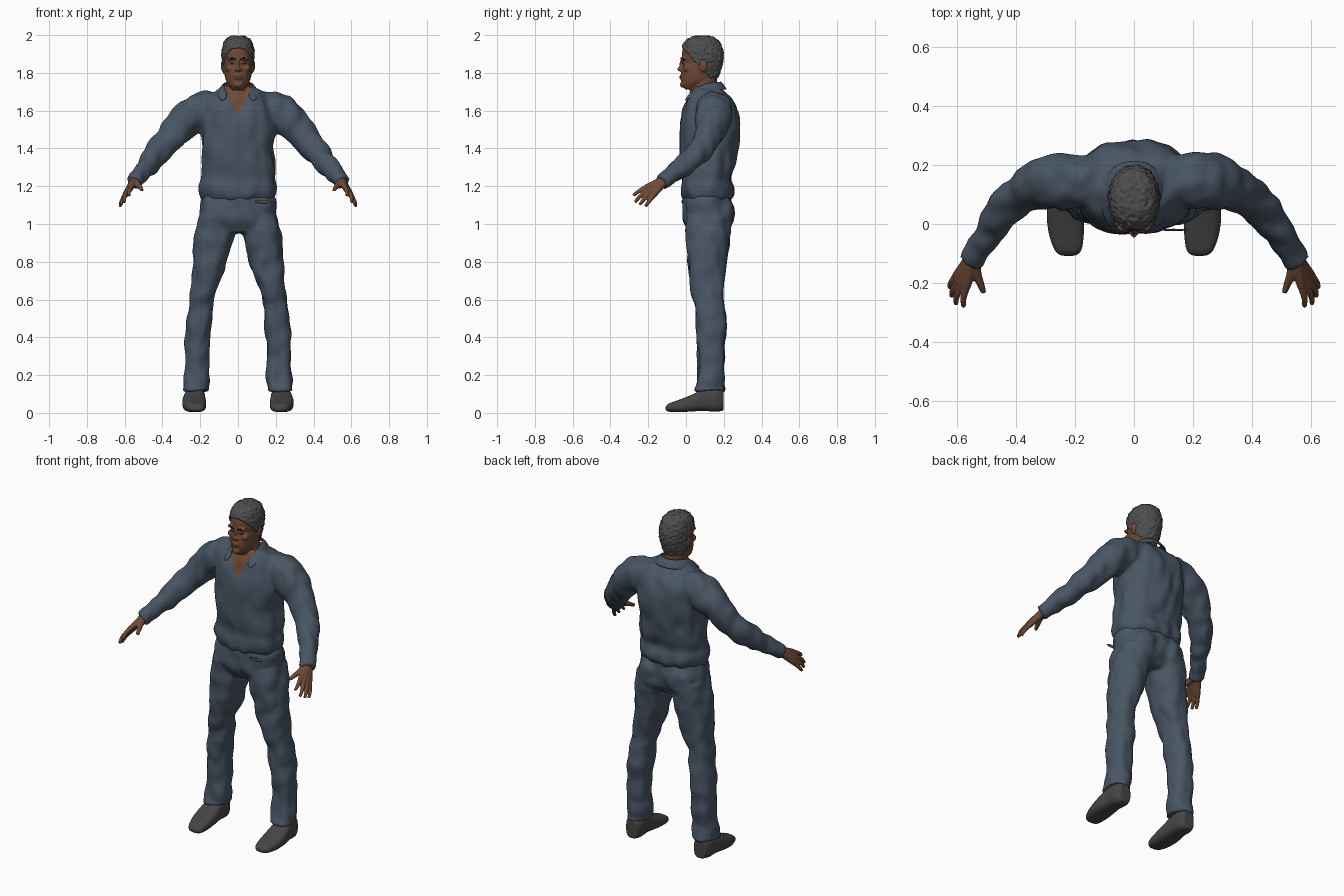
import bpy, bmesh, math
from mathutils import Vector, noise

cube = bpy.data.objects.get("Cube")
if cube:
    bpy.data.objects.remove(cube, do_unlink=True)


def material(name, *rgb):
    mat = bpy.data.materials.new(name)
    mat.use_nodes = True
    mat.diffuse_color = (*rgb, 1)
    mat.node_tree.nodes["Principled BSDF"].inputs["Base Color"].default_value = (*rgb, 1)
    return mat


CLOTH = material("slate blue cloth", .066, .092, .128)
SKIN = material("brown skin", .16, .068, .038)
LIP = material("dark lip brown", .11, .043, .03)
HAIR = material("charcoal hair", .075, .075, .075)
BROW = material("dark brow", .035, .02, .015)
SHOE = material("dark grey shoe", .06, .06, .06)
BELT = material("belt brown", .1, .075, .055)


# ---- shape helpers: every one adds a closed solid to a bmesh ----
def smooth_rows(rows, steps=5):
    """Catmull-Rom interpolation through rows of numbers."""
    out = []
    for i in range(len(rows) - 1):
        a, b, c, d = (rows[max(0, min(len(rows) - 1, i + k))] for k in (-1, 0, 1, 2))
        for j in range(steps):
            t = j / steps
            out.append([q + .5 * t * (r - p + t * (2*p - 5*q + 4*r - s + t * (3*(q - r) + s - p)))
                        for p, q, r, s in zip(a, b, c, d)])
    return out + [list(rows[-1])]


def skin_rings(bm, rings):
    loops = [[bm.verts.new(p) for p in ring] for ring in rings]
    n = len(loops[0])
    for a, b in zip(loops, loops[1:]):
        for i in range(n):
            bm.faces.new((a[i], a[(i + 1) % n], b[(i + 1) % n], b[i]))
    bm.faces.new(loops[0][::-1])
    bm.faces.new(loops[-1])


def circle(n=32, power=1.0):
    for i in range(n):
        a = 2 * math.pi * i / n
        c, s = math.cos(a), math.sin(a)
        yield math.copysign(abs(c) ** power, c), math.copysign(abs(s) ** power, s)


def stack(bm, rows, side=1, power=.85, grow=0):
    """Upright loft, rows of (height, centre x, half width, front y, back y)."""
    skin_rings(bm, [[(side * (x + (w + grow) * c), (f + b) / 2 + ((b - f) / 2 + grow) * s, z)
                     for c, s in circle(power=power)] for z, x, w, f, b in smooth_rows(rows)])


def tube(bm, rows, side=1):
    """Round limb through rows of (x, y, z, radius)."""
    rows = smooth_rows(rows)
    pts = [Vector((side * r[0], r[1], r[2])) for r in rows]
    rings = []
    for i, p in enumerate(pts):
        t = (pts[min(i + 1, len(pts) - 1)] - pts[max(i - 1, 0)]).normalized()
        u = t.cross(Vector((0, 0, 1))).normalized()
        v = t.cross(u)
        rings.append([p + rows[i][3] * (u * c + v * s) for c, s in circle(20)])
    skin_rings(bm, rings)


def blob(bm, centre, radii):
    made = bmesh.ops.create_uvsphere(bm, u_segments=20, v_segments=12, radius=1)["verts"]
    for v in made:
        v.co = Vector(centre) + Vector(a * b for a, b in zip(v.co, radii))


def finish(name, bm, mats, voxel=0, relax=4, folds=0, scale=(9, 9, 9)):
    """Make an object; optionally fuse its solids and add cloth folds."""
    bmesh.ops.recalc_face_normals(bm, faces=bm.faces)
    mesh = bpy.data.meshes.new(name)
    bm.to_mesh(mesh)
    bm.free()
    obj = bpy.data.objects.new(name, mesh)
    bpy.context.collection.objects.link(obj)
    if voxel:
        fuse = obj.modifiers.new("fuse", "REMESH")
        fuse.mode, fuse.voxel_size = "VOXEL", voxel
        soft = obj.modifiers.new("soften", "SMOOTH")
        soft.factor, soft.iterations = .5, relax
        graph = bpy.context.evaluated_depsgraph_get()
        obj.data = bpy.data.meshes.new_from_object(obj.evaluated_get(graph))
        obj.modifiers.clear()
    if folds:
        moves = [v.normal * folds * noise.noise(Vector(a * b for a, b in zip(v.co, scale)))
                 for v in obj.data.vertices]
        for v, m in zip(obj.data.vertices, moves):
            v.co += m
    obj.data.materials.clear()
    for m in mats:
        obj.data.materials.append(m)
    for p in obj.data.polygons:
        p.use_smooth = True
        p.material_index = 0
    return obj


# ---- shirt: torso and sleeves fused, with an open neck ----
bm = bmesh.new()
stack(bm, [(1.13, 0, .185, -.015, .23), (1.16, 0, .2, -.03, .25), (1.2, 0, .205, -.032, .25),
           (1.24, 0, .195, -.025, .238), (1.3, 0, .195, -.032, .255), (1.4, 0, .19, -.036, .275),
           (1.5, 0, .195, -.036, .282), (1.58, 0, .2, -.022, .278), (1.65, 0, .18, 0, .255),
           (1.7, 0, .125, .022, .215), (1.735, 0, .075, .04, .18)])
for side in (1, -1):
    tube(bm, [(.08, .14, 1.625, .085), (.2, .145, 1.6, .096), (.275, .14, 1.55, .092),
              (.34, .12, 1.475, .079), (.41, .077, 1.395, .068), (.47, 0, 1.32, .058),
              (.53, -.09, 1.25, .046), (.557, -.128, 1.222, .042)], side)
shirt = finish("shirt", bm, [CLOTH, SKIN], .01, 6, .014, (16, 16, 9))
bm = bmesh.new()
bm.from_mesh(shirt.data)
for side in (1, -1):
    bmesh.ops.bisect_plane(bm, geom=bm.verts[:] + bm.edges[:] + bm.faces[:],
                           plane_co=(0, 0, 1.575), plane_no=(side, 0, -.55))
for f in bm.faces:
    p = f.calc_center_median()
    if p.y < .1 and abs(p.x) < .55 * (p.z - 1.575):
        f.material_index = 1
bm.to_mesh(shirt.data)
bm.free()

# ---- shirt collar: a folded strip from nape to points ----
top = [(0, .185, 1.755), (.05, .17, 1.755), (.078, .11, 1.75), (.07, .05, 1.72), (.048, .006, 1.675)]
low = [(0, .222, 1.71), (.08, .2, 1.71), (.118, .11, 1.695), (.108, .025, 1.672), (.085, -.018, 1.64)]
bm = bmesh.new()
rows = [[bm.verts.new(p) for p in line] for line in (top, low)]
for i in range(len(top) - 1):
    bm.faces.new((rows[0][i], rows[0][i + 1], rows[1][i + 1], rows[1][i]))
collar = finish("collar", bm, [CLOTH])
collar.modifiers.new("mirror", "MIRROR").use_clip = True
thick = collar.modifiers.new("thickness", "SOLIDIFY")
thick.thickness, thick.offset = .012, 0
collar.modifiers.new("round", "SUBSURF").levels = 2

# ---- trousers: hips, seat and legs fused ----
bm = bmesh.new()
stack(bm, [(.955, 0, .2, .02, .2), (1, 0, .213, -.008, .235), (1.07, 0, .203, -.018, .245),
           (1.12, 0, .196, -.02, .237), (1.16, 0, .185, -.01, .23)])
for side in (1, -1):
    blob(bm, (side * .09, .17, 1.05), (.09, .09, .1))
    stack(bm, [(1.04, .11, .1, 0, .24), (.93, .128, .102, 0, .23), (.8, .151, .091, .01, .216),
               (.7, .17, .076, .02, .204), (.62, .19, .064, .03, .202), (.55, .199, .065, .045, .208),
               (.4, .214, .064, .055, .212), (.25, .217, .064, .066, .202), (.17, .219, .07, .055, .2),
               (.14, .222, .065, .05, .2), (.115, .225, .07, .043, .205)], side)
finish("trousers", bm, [CLOTH], .01, 4, .012, (16, 16, 12))
bm = bmesh.new()
blob(bm, (.135, -.02, 1.118), (.045, .004, .009))
finish("belt_glimpse", bm, [BELT])

# ---- shoes ----
for side, label in ((1, "left"), (-1, "right")):
    bm = bmesh.new()
    rows = [(-.108, .222, .022, .014, .034), (-.09, .223, .045, .006, .05), (-.03, .229, .06, .004, .072),
            (.04, .232, .063, .008, .1), (.1, .23, .056, .01, .13), (.16, .228, .053, .006, .135),
            (.198, .226, .036, .012, .12)]
    skin_rings(bm, [[(side * (x + w * c), y, (lo + hi) / 2 + (hi - lo) / 2 * s)
                     for c, s in circle(power=.7)] for y, x, w, lo, hi in smooth_rows(rows)])
    finish(label + "_shoe", bm, [SHOE], .007, 3)

# ---- hands: palm bones and fingers fused ----
wrist = (.542, -.105, 1.238)
fingers = [((.566, -.212, 1.195), (.577, -.252, 1.172), (.576, -.279, 1.15)),
           ((.583, -.208, 1.177), (.6, -.245, 1.145), (.602, -.27, 1.115)),
           ((.596, -.195, 1.16), (.613, -.225, 1.128), (.617, -.245, 1.102)),
           ((.602, -.176, 1.146), (.618, -.198, 1.117), (.624, -.215, 1.093))]
for side, label in ((1, "left"), (-1, "right")):
    bm = bmesh.new()
    for knuckle, joint, tip in fingers:
        tube(bm, [(*wrist, .024), (*knuckle, .014)], side)
        tube(bm, [(*knuckle, .0125), (*joint, .0105), (*tip, .008)], side)
    tube(bm, [(*wrist, .022), (.532, -.165, 1.212), (.52, -.2, 1.195), (.508, -.232, 1.18)][:1]
         + [(.533, -.165, 1.212, .017), (.52, -.2, 1.196, .013), (.508, -.232, 1.18, .009)], side)
    finish(label + "_hand", bm, [SKIN], .004, 2)

# ---- head: skull, neck, ears and face fused ----
skull = [(1.712, 0, .03, -.004, .05), (1.735, 0, .05, -.02, .1), (1.76, 0, .064, -.026, .15),
         (1.8, 0, .073, -.025, .172), (1.85, 0, .077, -.017, .188), (1.88, 0, .079, -.021, .193),
         (1.91, 0, .079, -.021, .191), (1.945, 0, .072, -.01, .18), (1.97, 0, .058, .012, .16),
         (1.986, 0, .034, .045, .125)]
bm = bmesh.new()
stack(bm, skull, power=.95)
stack(bm, [(1.6, 0, .08, .04, .18), (1.68, 0, .068, .018, .17), (1.73, 0, .062, .03, .165),
           (1.8, 0, .06, .045, .165)], power=1)
blob(bm, (0, -.026, 1.82), (.013, .021, .013))
blob(bm, (0, -.02, 1.845), (.009, .015, .032))
blob(bm, (0, -.02, 1.738), (.024, .012, .016))
for z in (1.783, 1.772):
    blob(bm, (0, -.024, z), (.024, .011, .0065))
for side in (1, -1):
    blob(bm, (side * .012, -.024, 1.816), (.009, .012, .008))
    blob(bm, (side * .03, -.012, 1.876), (.03, .015, .01))
    blob(bm, (side * .045, .004, 1.825), (.022, .02, .02))
    blob(bm, (side * .03, -.008, 1.853), (.015, .013, .009))
    blob(bm, (side * .08, .092, 1.838), (.011, .022, .033))
head = finish("head", bm, [SKIN, LIP], .0045, 3)
for p in head.data.polygons:
    if p.center.y < -.02 and abs(p.center.x) < .024 and abs(p.center.z - 1.778) < .01:
        p.material_index = 1
for side, label in ((1, "left"), (-1, "right")):
    bm = bmesh.new()
    tube(bm, [(.012, -.024, 1.872, .003), (.032, -.025, 1.879, .0045), (.053, -.012, 1.872, .003)], side)
    blob(bm, (side * .031, -.0165, 1.853), (.011, .005, .0035))
    finish(label + "_brow_and_eye", bm, [BROW])

# ---- cropped hair: grown skull trimmed along the hairline ----
bm = bmesh.new()
stack(bm, [(z + max(0, z - 1.9) * .1, *rest) for z, *rest in skull], power=.95, grow=.007)
bmesh.ops.subdivide_edges(bm, edges=[e for e in bm.edges if e.calc_length() < .1], cuts=1, use_grid_fill=True)
for centre, normal in (((0, -.02, 1.935), (0, 1.1, 1)), ((0, 0, 1.765), (0, 0, 1))):
    bmesh.ops.bisect_plane(bm, geom=bm.verts[:] + bm.edges[:] + bm.faces[:],
                           plane_co=centre, plane_no=normal, clear_inner=True)
    bmesh.ops.holes_fill(bm, edges=[e for e in bm.edges if e.is_boundary])
finish("hair", bm, [HAIR], .0045, 2, .006, (70, 70, 70))
